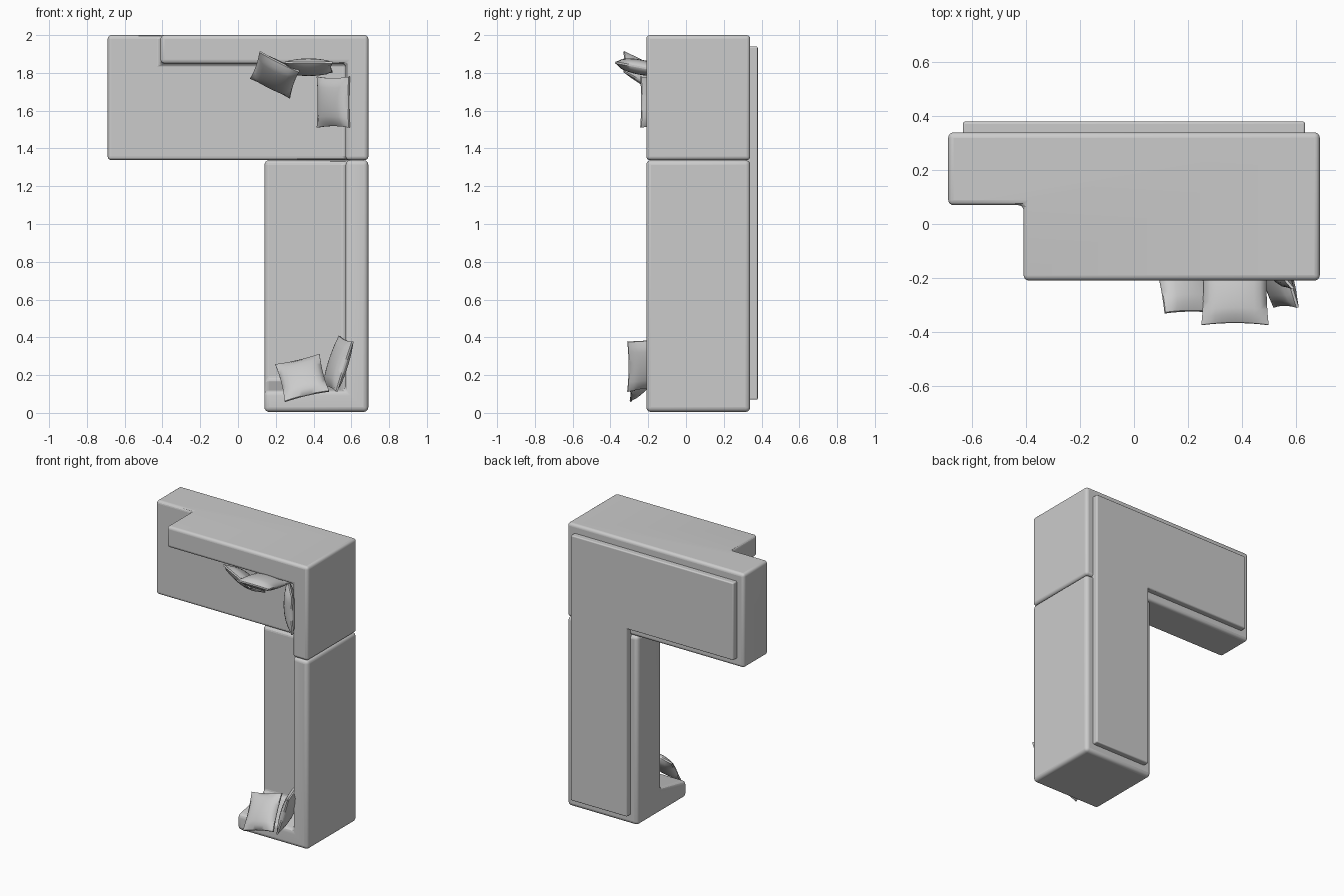
import bpy, bmesh, math
from mathutils import Vector

cube = bpy.data.objects.get("Cube")
if cube:
    bpy.data.objects.remove(cube, do_unlink=True)

fabric = bpy.data.materials.new("grey_fabric")
fabric.use_nodes = True
GREY = (0.6, 0.6, 0.6, 1)
fabric.diffuse_color = GREY
fabric.node_tree.nodes["Principled BSDF"].inputs["Base Color"].default_value = GREY


def make_object(name, bm):
    bmesh.ops.recalc_face_normals(bm, faces=bm.faces)
    mesh = bpy.data.meshes.new(name)
    bm.to_mesh(mesh)
    bm.free()
    mesh.materials.append(fabric)
    ob = bpy.data.objects.new(name, mesh)
    bpy.context.collection.objects.link(ob)
    return ob


def prism(name, outline, y0, y1, near=None):
    """Outline in x, z joined from y0 to y1; near is the outline at y0."""
    bm = bmesh.new()
    a = [bm.verts.new((x, y0, z)) for x, z in (near or outline)]
    b = [bm.verts.new((x, y1, z)) for x, z in outline]
    bm.faces.new(a)
    bm.faces.new(b)
    for i in range(len(a)):
        j = (i + 1) % len(a)
        bm.faces.new((a[i], a[j], b[j], b[i]))
    return make_object(name, bm)


def rect(x0, x1, z0, z1):
    return [(x0, z0), (x1, z0), (x1, z1), (x0, z1)]


def smooth(ob, angle=35):
    bpy.ops.object.select_all(action="DESELECT")
    ob.select_set(True)
    bpy.context.view_layer.objects.active = ob
    bpy.ops.object.shade_smooth_by_angle(angle=math.radians(angle))


def soften(ob, width, cutter=None):
    if cutter:
        cutter.hide_render = True
        cutter.hide_viewport = True
        cut = ob.modifiers.new("seat_cut", "BOOLEAN")
        cut.operation = "DIFFERENCE"
        cut.solver = "EXACT"
        cut.object = cutter
    bev = ob.modifiers.new("soft_edges", "BEVEL")
    bev.width = width
    bev.segments = 4
    bev.limit_method = "ANGLE"
    bev.angle_limit = math.radians(30)
    smooth(ob)


SEAT, TOP, BOTTOM = 0.07, -0.21, 0.34   # depths along y
SPLIT, SIDE = 1.338, 0.57

# Long section: seat with backs on two sides, open end at the right
long_section = prism("long_section", rect(-0.69, 0.69, SPLIT, 2), TOP, BOTTOM)
long_cut = prism("long_seat_cutter",
                 [(-1, 1), (SIDE, 1), (SIDE, 1.85), (-0.41, 1.85), (-0.41, 2.2), (-1, 2.2)],
                 -0.5, SEAT)
soften(long_section, 0.02, long_cut)

# Short section: seat with back and a sloping armrest
short_section = prism("short_section", rect(0.14, 0.69, 0.005, SPLIT), TOP, BOTTOM)
short_cut = prism("short_seat_cutter", rect(-0.2, SIDE, 0.17, 1.6), -0.5, SEAT,
                  near=rect(-0.2, SIDE, 0.06, 1.6))
soften(short_section, 0.025, short_cut)

# Plinth under both sections
plinth = prism("plinth",
               [(0.195, 0.07), (0.635, 0.07), (0.635, 1.94), (-0.635, 1.94),
                (-0.635, 1.395), (0.195, 1.395)], BOTTOM - 0.02, 0.38)
soften(plinth, 0.008)


def pillow(name, centre, across, up, thick=0.08):
    centre, across, up = Vector(centre), Vector(across), Vector(up)
    normal = across.cross(up).normalized()
    bm = bmesh.new()
    bmesh.ops.create_cube(bm, size=2)
    bmesh.ops.subdivide_edges(bm, edges=bm.edges[:], cuts=9, use_grid_fill=True)
    for v in bm.verts:
        u, w, t = v.co
        puff = 0.12 + 0.88 * math.sqrt(max(0, (1 - u * u) * (1 - w * w)))
        pu = u * (0.94 + 0.06 * w * w)
        pw = w * (0.94 + 0.06 * u * u)
        v.co = centre + across * pu / 2 + up * pw / 2 + normal * t * puff * thick / 2
    smooth(make_object(name, bm), 50)


# Loose pillows
pillow("corner_pillow_tilted", (0.195, -0.21, 1.79), (0.21, 0, -0.105), (0.05, -0.24, 0.14))
pillow("corner_pillow_back", (0.375, -0.24, 1.83), (0.25, 0, 0), (0, -0.27, 0.05))
pillow("corner_pillow_side", (0.505, -0.14, 1.645), (0, 0, 0.27), (0.17, -0.2, 0))
pillow("arm_pillow_side", (0.53, -0.185, 0.26), (0.085, 0, 0.265), (0.07, -0.25, -0.03))
pillow("arm_pillow_front", (0.34, -0.21, 0.185), (0.235, 0, 0.055), (0.05, -0.17, -0.195))
